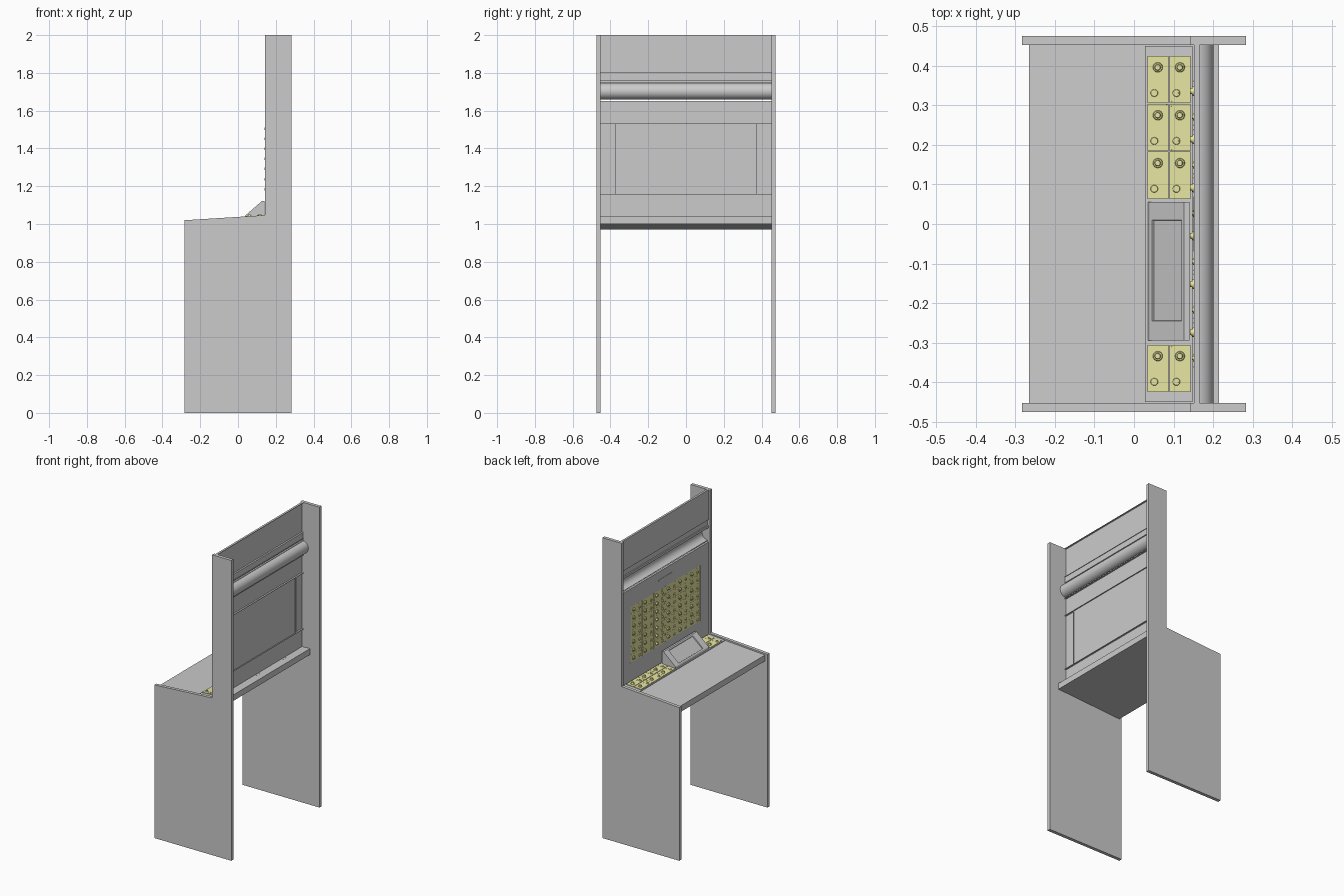
import bpy, bmesh, math
from mathutils import Matrix, Vector

if "Cube" in bpy.data.objects:
    bpy.data.objects.remove(bpy.data.objects["Cube"])

SLOPE = 0.0625


def top_z(x):
    """Height of the sloping desk line at x."""
    return 1.0375 + SLOPE * x


def finish(bm, name, smooth=False, mat=None):
    bmesh.ops.recalc_face_normals(bm, faces=bm.faces)
    me = bpy.data.meshes.new(name)
    bm.to_mesh(me)
    bm.free()
    ob = bpy.data.objects.new(name, me)
    bpy.context.collection.objects.link(ob)
    if mat:
        me.materials.append(mat)
    if smooth:
        bpy.context.view_layer.objects.active = ob
        ob.select_set(True)
        bpy.ops.object.shade_smooth_by_angle(angle=math.radians(35))
        ob.select_set(False)
    return ob


def extrude_bm(profile, y0, y1):
    """Extrude an (x, z) outline along y."""
    bm = bmesh.new()
    f = bm.faces.new([bm.verts.new((x, y0, z)) for x, z in profile])
    r = bmesh.ops.extrude_face_region(bm, geom=[f])
    vs = [g for g in r["geom"] if isinstance(g, bmesh.types.BMVert)]
    bmesh.ops.translate(bm, verts=vs, vec=(0, y1 - y0, 0))
    return bm


def extrude(name, profile, y0=-0.453, y1=0.453, smooth=False):
    return finish(extrude_bm(profile, y0, y1), name, smooth)


def rect(x0, x1, z0, z1):
    return [(x0, z0), (x1, z0), (x1, z1), (x0, z1)]


def channel(z0, z1, x0=0.152, x1=0.166, t=0.003):
    """Sheet panel with both long edges folded back."""
    return [(x0, z0), (x1, z0), (x1, z0 + t), (x0 + t, z0 + t),
            (x0 + t, z1 - t), (x1, z1 - t), (x1, z1), (x0, z1)]


def box(bm, cx, cy, cz, sx, sy, sz):
    bmesh.ops.create_cube(bm, size=1, matrix=Matrix.Translation((cx, cy, cz))
                          @ Matrix.Diagonal((sx, sy, sz, 1)))


def cyl(bm, cx, cy, z0, h, r1, r2=None, n=16):
    bmesh.ops.create_cone(bm, cap_ends=True, segments=n, radius1=r1,
                          radius2=r1 if r2 is None else r2, depth=h,
                          matrix=Matrix.Translation((cx, cy, z0 + h / 2)))


# Side panels: sloped-top legs and tall rear uprights
for side, s in (("left", -1), ("right", 1)):
    y0, y1 = sorted((s * 0.453, s * 0.475))
    extrude(f"leg_panel_{side}", [(-0.283, 0), (0.283, 0), (0.283, top_z(0.283)),
                                  (-0.283, top_z(-0.283))], y0, y1)
    extrude(f"upright_{side}", [(0.142, top_z(0.142)), (0.283, top_z(0.283)),
                                (0.283, 2), (0.142, 2)], y0, y1)


# Sloping desk slab and the strip that carries the controls
def sloped(x0, x1, low, high):
    return [(x0, top_z(x0) + low), (x1, top_z(x1) + low),
            (x1, top_z(x1) + high), (x0, top_z(x0) + high)]


extrude("desk_slab", sloped(-0.265, 0.215, -0.05, -0.01))
extrude("control_strip", sloped(0.028, 0.148, -0.011, -0.006), -0.45, 0.45)

# Back wall: folded sheet panels above and below the module field
extrude("top_panel", channel(1.80, 2.0))
extrude("upper_wall_panel", channel(1.53, 1.652))
extrude("lower_wall_panel", channel(1.035, 1.16))
extrude("module_back_plate", rect(0.155, 0.160, 1.16, 1.53), -0.372, 0.372)
for side, s in (("left", -1), ("right", 1)):
    bm = bmesh.new()
    box(bm, 0.1535, s * 0.412, 1.345, 0.003, 0.082, 0.37)
    box(bm, 0.159, s * 0.373, 1.345, 0.014, 0.003, 0.37)
    finish(bm, f"wall_side_strip_{side}")
extrude("wall_label_plate", rect(0.150, 0.152, 1.588, 1.598), -0.07, 0.07)

# Trough-shaped lamp housing, open to the front
N, CX, CZ, R = 20, 0.158, 1.703, 0.043
ang = [math.pi / 2 - math.pi * i / N for i in range(N + 1)]
arc = [(CX + R * math.cos(a), CZ + R * math.sin(a)) for a in ang]
inner = [(CX + (R - 0.003) * math.cos(a), CZ + (R - 0.003) * math.sin(a))
         for a in reversed(ang)]
extrude("lamp_trough", arc + inner, smooth=True)
extrude("lamp_trough_upper_flange", channel(1.746, 1.762))
extrude("lamp_trough_gap_sheet", rect(0.160, 0.163, 1.760, 1.802))

# Wedge-shaped display housing with a recessed screen
bm = extrude_bm([(0.035, top_z(0.035) - 0.008), (0.14, top_z(0.14) - 0.008),
                 (0.14, 1.122), (0.127, 1.122), (0.039, top_z(0.039) + 0.005)],
                -0.295, 0.055)
bmesh.ops.recalc_face_normals(bm, faces=bm.faces)
face = max(bm.faces, key=lambda f: f.normal.dot(Vector((-0.65, 0, 0.76))))
bmesh.ops.inset_individual(bm, faces=[face], thickness=0.013)
for v in face.verts:
    v.co.y = 0.01 if v.co.y > -0.12 else -0.245
bmesh.ops.inset_individual(bm, faces=[face], thickness=0.002, depth=-0.006)
finish(bm, "display_housing")

# One control module: plate, screws, push button, key switch and label
yellow = bpy.data.materials.new("module_yellow")
yellow.diffuse_color = (0.80, 0.79, 0.36, 1)
yellow.use_nodes = True
yellow.node_tree.nodes["Principled BSDF"].inputs["Base Color"].default_value = yellow.diffuse_color
bm = bmesh.new()
box(bm, 0, 0, 0.002, 0.053, 0.1195, 0.004)
for sx in (-1, 1):
    for sy in (-1, 1):
        cyl(bm, sx * 0.0225, sy * 0.0555, 0.004, 0.001, 0.002, n=8)
cyl(bm, 0, 0.031, 0.004, 0.005, 0.0125, 0.011)
cyl(bm, 0, 0.031, 0.009, 0.006, 0.008, 0.0065)
cyl(bm, -0.009, -0.034, 0.004, 0.003, 0.0095, 0.0085)
cyl(bm, -0.009, -0.034, 0.007, 0.002, 0.005)
box(bm, -0.009, -0.034, 0.0095, 0.002, 0.008, 0.001)
box(bm, 0.012, -0.034, 0.0044, 0.014, 0.024, 0.0008)
first = finish(bm, "desk_module", True, yellow)
module = first.data
bpy.data.objects.remove(first)


def place(name, loc, angle):
    ob = bpy.data.objects.new(name, module)
    ob.location = loc
    ob.rotation_euler = (0, -angle, 0)
    bpy.context.collection.objects.link(ob)


# Desk modules: three pairs on one side of the display, one pair on the other
for y in (0.365, 0.244, 0.123, -0.365):
    for x in (0.0605, 0.1165):
        place("desk_module", (x, y, top_z(x) - 0.006), math.atan(SLOPE))

# Wall modules: six columns by seven rows
for c in range(6):
    for r in range(7):
        place("wall_module", (0.156, (c - 2.5) * 0.122, 1.345 + (r - 3) * 0.0535),
              math.pi / 2)
